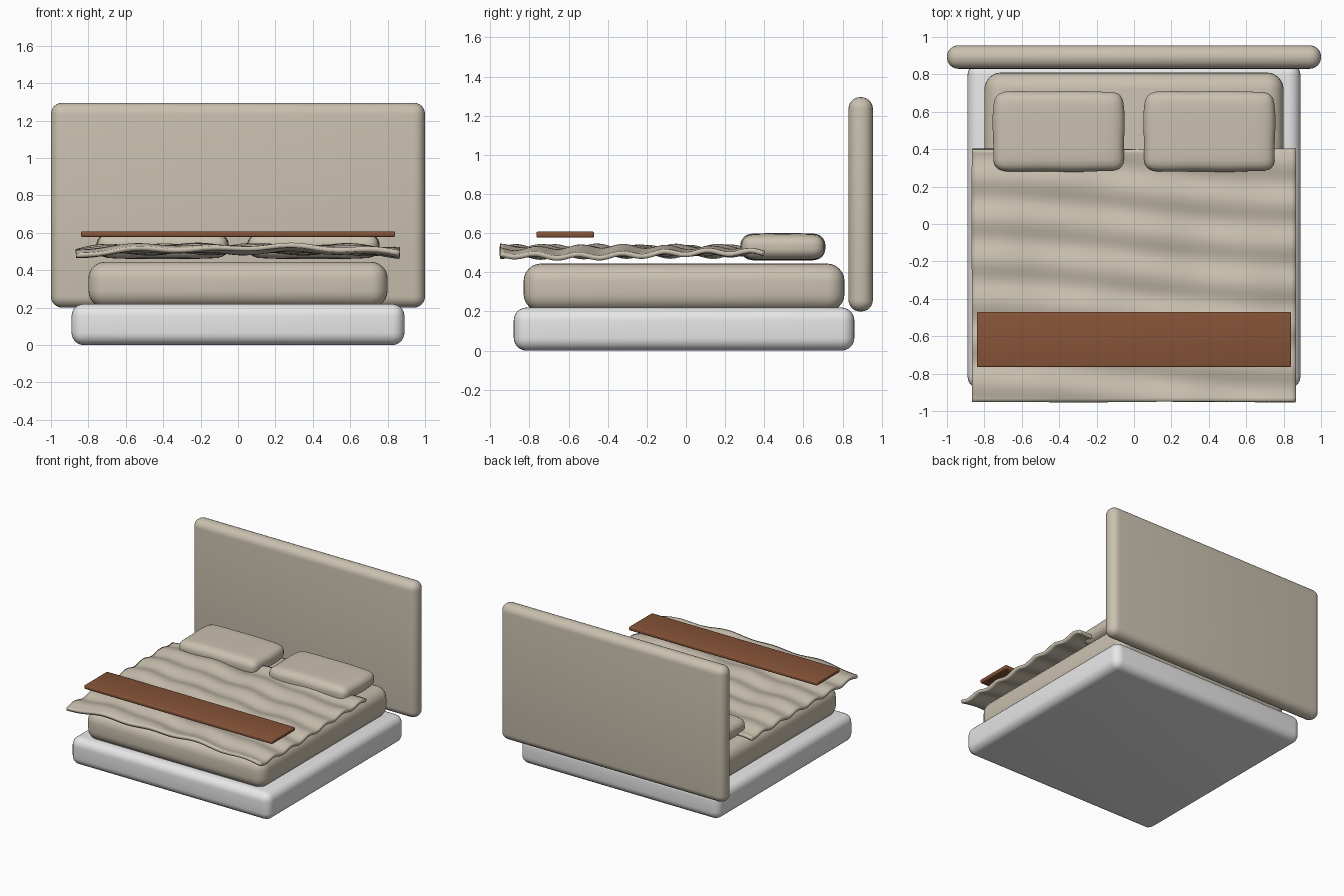
import bpy, bmesh, math
from mathutils import Vector

if "Cube" in bpy.data.objects:
    bpy.data.objects.remove(bpy.data.objects["Cube"])


def material(name, rgb):
    m = bpy.data.materials.new(name)
    m.diffuse_color = (*rgb, 1)
    m.use_nodes = True
    m.node_tree.nodes["Principled BSDF"].inputs["Base Color"].default_value = m.diffuse_color
    return m


BEIGE = material("beige fabric", (0.59, 0.53, 0.43))
WHITE = material("white frame", (0.8, 0.8, 0.8))
BROWN = material("brown throw", (0.24, 0.088, 0.04))


def finish(name, bm, mat, angle=60):
    me = bpy.data.meshes.new(name)
    bm.to_mesh(me)
    bm.free()
    me.materials.append(mat)
    ob = bpy.data.objects.new(name, me)
    bpy.context.collection.objects.link(ob)
    bpy.ops.object.select_all(action='DESELECT')
    ob.select_set(True)
    bpy.context.view_layer.objects.active = ob
    bpy.ops.object.shade_smooth_by_angle(angle=math.radians(angle))
    return ob


def box_mesh(lo, hi):
    bm = bmesh.new()
    bmesh.ops.create_cube(bm, size=1)
    for v in bm.verts:
        v.co = Vector([(a + b) / 2 + c * (b - a) for a, b, c in zip(lo, hi, v.co)])
    return bm


def rounded_box(name, lo, hi, radius, mat, segments=6):
    bm = box_mesh(lo, hi)
    bmesh.ops.bevel(bm, geom=bm.edges[:], offset=radius, segments=segments,
                    profile=0.5, affect='EDGES')
    return finish(name, bm, mat)


# Bed frame, mattress, headboard and folded throw
rounded_box("bed_base", (-0.89, -0.88, 0), (0.89, 0.86, 0.22), 0.065, WHITE)
rounded_box("mattress", (-0.80, -0.83, 0.20), (0.80, 0.81, 0.445), 0.09, BEIGE)
rounded_box("headboard", (-1, 0.83, 0.20), (1, 0.955, 1.295), 0.06, BEIGE)
rounded_box("foot_throw", (-0.84, -0.765, 0.578), (0.84, -0.47, 0.608), 0.008, BROWN, 3)


# Pillows: rounded boxes with thinner ends and slightly pinched sides
def pillow(name, cx):
    half, r = Vector((0.352, 0.215, 0.07)), 0.058
    bm = box_mesh((-1, -1, -1), (1, 1, 1))
    bmesh.ops.subdivide_edges(bm, edges=bm.edges[:], cuts=15, use_grid_fill=True)
    for v in bm.verts:
        p = Vector([math.sin(c * math.pi / 2) * h for c, h in zip(v.co, half)])
        core = Vector([max(r - h, min(h - r, c)) for c, h in zip(p, half)])
        p = core + (p - core).normalized() * r if (p - core).length > 1e-6 else p
        u, w = p.x / half.x, p.y / half.y
        p.z *= 1 - 0.16 * u ** 4 - 0.08 * w ** 4
        p.x *= 1 - 0.02 * w * w * u * u + 0.006 * math.sin(5 * w)
        p.y *= 1 - 0.03 * u ** 4 + 0.008 * math.sin(7 * u)
        v.co = p + Vector((cx, 0.495, 0.53))
    finish(name, bm, BEIGE)


pillow("pillow_left", -0.403)
pillow("pillow_right", 0.403)

# Rippled blanket with slightly diagonal folds
bm = bmesh.new()
bmesh.ops.create_grid(bm, x_segments=72, y_segments=72, size=1)
for v in bm.verts:
    x, y = v.co.x * 0.865, -0.275 + v.co.y * 0.675
    u = y + 0.07 * x
    z = 0.513 + 0.010 * math.sin(math.tau * (u - 0.124) / 0.22 + 0.5 * math.sin(3 * x))
    z += 0.007 * math.sin(math.tau * x / 0.42 + 3 * y)
    z += 0.005 * math.sin(math.tau * (x - 0.6 * y) / 0.75 + 1)
    z -= 0.02 * abs(v.co.x) ** 6
    v.co = (x, y, z)
blanket = finish("blanket", bm, BEIGE)
thick = blanket.modifiers.new("thickness", 'SOLIDIFY')
thick.thickness = 0.025
thick.offset = 0
